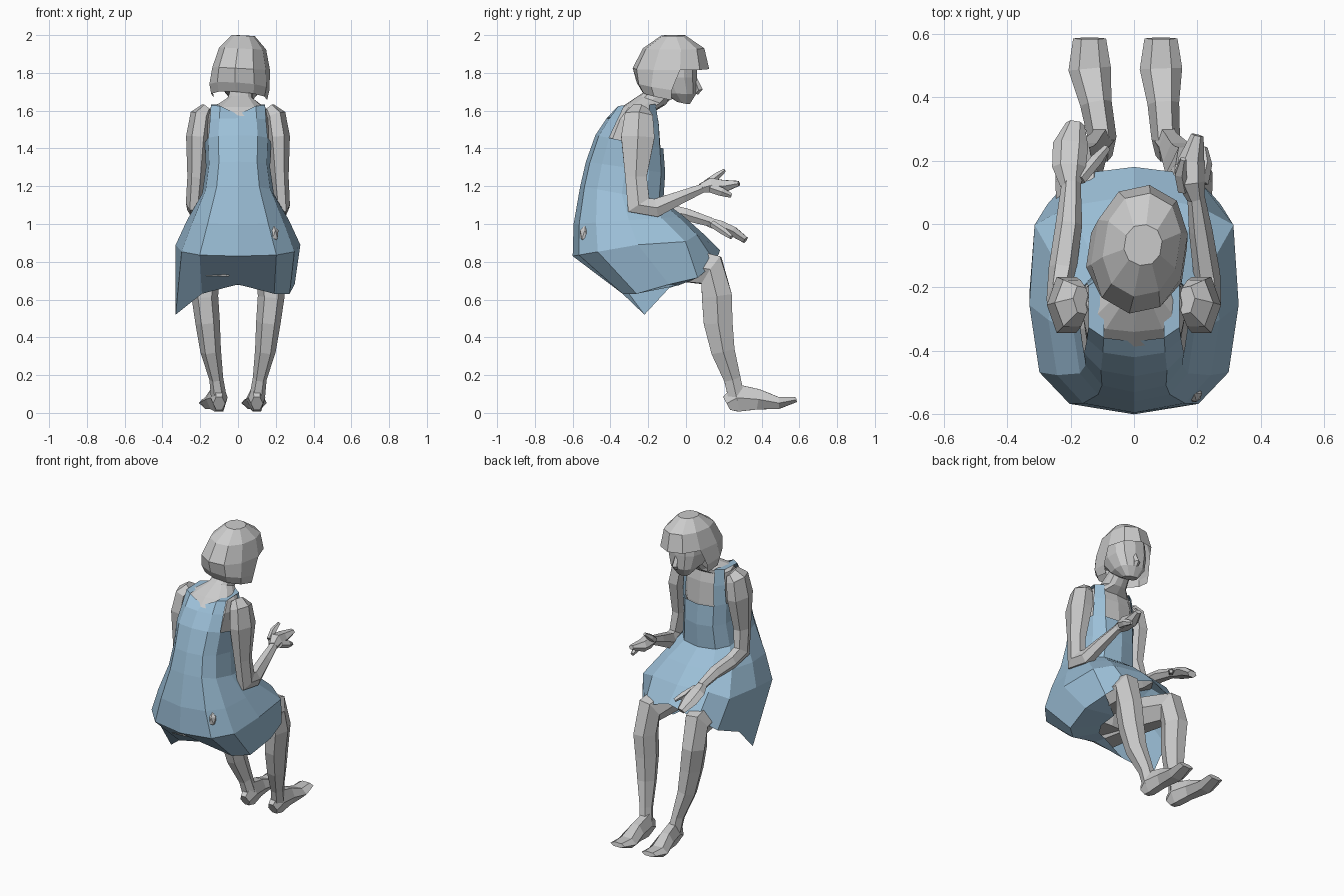
import bpy, bmesh, math
from mathutils import Vector, Matrix

blue = bpy.data.materials.new("dress_blue")
blue.diffuse_color = (0.33, 0.52, 0.68, 1)


def loft(name, rings, caps=True, skip=(), extra=(), mat=None):
    """Skin a list of equal-length point rings; skip holds (band, side) gaps."""
    bm = bmesh.new()
    vs = [[bm.verts.new(p) for p in r] for r in rings]
    n = len(rings[0])
    for k in range(len(vs) - 1):
        for i in range(n):
            if (k, i) not in skip:
                j = (i + 1) % n
                bm.faces.new((vs[k][i], vs[k][j], vs[k + 1][j], vs[k + 1][i]))
    if caps:
        bm.faces.new(vs[0][::-1])
        bm.faces.new(vs[-1])
    for f in extra:
        bm.faces.new([vs[k][i] for k, i in f])
    bmesh.ops.delete(bm, geom=[v for v in bm.verts if not v.link_faces], context='VERTS')
    bmesh.ops.remove_doubles(bm, verts=bm.verts[:], dist=1e-4)
    bmesh.ops.recalc_face_normals(bm, faces=bm.faces[:])
    me = bpy.data.meshes.new(name)
    bm.to_mesh(me)
    bm.free()
    ob = bpy.data.objects.new(name, me)
    bpy.context.collection.objects.link(ob)
    if mat:
        me.materials.append(mat)
    return ob


def ring(yf, zf, yb, zb, w, p=0.75, droop=0, x0=0, n=12):
    """Tilted rounded loop from a front point to a back point, half width w."""
    def sp(a):
        return math.copysign(abs(a) ** p, a)
    pts = []
    for i in range(n):
        a = 2 * math.pi * i / n
        s, c = sp(round(math.sin(a), 6)), sp(round(math.cos(a), 6))
        t = (1 - c) / 2
        pts.append(Vector((x0 + w * s, yf + (yb - yf) * t,
                           zf + (zb - zf) * t - droop * abs(s))))
    return pts


def tube(name, pts, n=6):
    """Limb along points (x, y, z, half width in x, half thickness)."""
    rings = []
    P = [Vector(p[:3]) for p in pts]
    for k, p in enumerate(pts):
        t = (P[min(k + 1, len(P) - 1)] - P[max(k - 1, 0)]).normalized()
        u = t.cross(Vector((1, 0, 0))).normalized()
        v = u.cross(t)
        rings.append([P[k] + v * p[3] * math.cos(a) + u * p[4] * math.sin(a)
                      for a in (2 * math.pi * i / n for i in range(n))])
    return loft(name, rings)


# dress: hem, skirt, waist, bodice and shoulder straps
dress = [ring(.18, .86, -.36, .68, .30, .65, droop=.09),
         ring(.09, .95, -.60, .83, .33, .7),
         ring(-.01, 1.04, -.595, 1.0, .27),
         ring(-.12, 1.12, -.56, 1.2, .19),
         ring(-.11, 1.27, -.53, 1.33, .17),
         ring(-.12, 1.40, -.48, 1.47, .175),
         ring(-.13, 1.53, -.42, 1.56, .165),
         ring(-.15, 1.635, -.37, 1.625, .16)]
for i, sx in ((2, 1), (10, -1)):
    dress[0][i] += Vector((0, -.02, -.03))
    dress[1][i] += Vector((sx * .015, .04, -.02))
dress[0][8] = Vector((-.33, -.22, .52))
dress[0][9] += Vector((-.02, 0, -.02))
dress[7][6].z = 1.58
# hem tucked in under the seat on the right
tuck = [v.copy() for v in dress[0]]
for i, p in ((3, (.12, -.04, .675)), (4, (.11, -.17, .67)),
             (5, (.06, -.25, .67)), (6, (-.02, -.29, .68))):
    tuck[i] = Vector(p)
gaps = {(k, i) for k in (6, 7) for i in (0, 11, 2, 3, 8, 9)}
gaps |= {(0, i) for i in (0, 1, 7, 8, 9, 10, 11)}
straps = [[(8, i) for i in s] for s in ((1, 2, 4, 5), (11, 10, 8, 7))]
loft("dress", [tuck] + dress, False, gaps, straps, blue)

# torso and neck, close under the dress
loft("torso", [ring(-.2, .72, -.42, .75, .2),
               ring(-.17, .88, -.54, .86, .24),
               ring(-.15, 1.0, -.55, 1.0, .215),
               ring(-.14, 1.2, -.515, 1.22, .155),
               ring(-.135, 1.40, -.455, 1.46, .16),
               ring(-.145, 1.54, -.40, 1.56, .165),
               ring(-.16, 1.60, -.34, 1.62, .15),
               ring(-.11, 1.63, -.25, 1.68, .07, x0=.01),
               ring(-.03, 1.72, -.15, 1.75, .055, x0=.02)])

# head and nose
head = [loft("head", [ring(.02, 1.635, -.05, 1.65, .045, x0=.02),
                      ring(.055, 1.69, -.13, 1.70, .09, x0=.02),
                      ring(.06, 1.78, -.2, 1.78, .115, x0=.02),
                      ring(.06, 1.87, -.22, 1.87, .115, x0=.02),
                      ring(.0, 1.95, -.15, 1.95, .07, x0=.02)]),
        tube("nose", [(.02, .045, 1.78, .01, .01), (.02, .07, 1.71, .02, .02),
                      (.02, .055, 1.69, .015, .01)], 4)]

# bobbed hair, open around the face below the fringe
hair = [ring(.03, 1.645, -.235, 1.70, .15, .9, x0=.02, n=10),
        ring(.05, 1.70, -.265, 1.75, .16, .9, x0=.02, n=10),
        ring(.125, 1.82, -.285, 1.825, .15, .9, x0=.02, n=10),
        ring(.10, 1.93, -.23, 1.93, .122, .9, x0=.02, n=10),
        ring(.0, 1.998, -.13, 1.998, .06, .9, x0=.02, n=10)]
head.append(loft("hair", hair, False, {(k, i) for k in (0, 1) for i in (0, 1, 8, 9)},
                 [[(4, i) for i in range(10)]]))

# turn and tilt the head slightly
pivot = Matrix.Translation((.02, -.07, 1.85))
turn = Matrix.Rotation(math.radians(-9), 4, 'Z') @ Matrix.Rotation(math.radians(3), 4, 'Y')
for ob in head:
    ob.data.transform(pivot @ turn @ pivot.inverted())

# legs and feet
for side, s, toe in (("right", 1, .085), ("left", -1, .14)):
    tube(side + "_leg", [(s * .11, -.42, .84, .12, .135), (s * .14, -.1, .80, .1, .11),
                         (s * .17, .135, .755, .078, .1), (s * .176, .163, .62, .071, .092),
                         (s * .161, .17, .48, .065, .088), (s * .145, .195, .33, .055, .072),
                         (s * .115, .245, .18, .037, .051), (s * .1, .27, .07, .042, .05)])
    tube(side + "_foot", [(s * .1, .215, .05, .032, .045), (s * .1, .27, .08, .045, .085),
                          (s * (.05 + toe / 2), .38, .072, .05, .062),
                          (s * toe, .49, .052, .067, .036),
                          (s * toe, .585, .07, .052, .015)])

# arms, rounded over the shoulders
upper = [(.165, -.24, 1.61, .035, .05), (.195, -.25, 1.575, .058, .085),
         (.213, -.255, 1.46, .062, .102), (.222, -.265, 1.25, .046, .066)]
tube("right_arm", upper + [(.235, -.25, 1.1, .04, .076), (.23, -.16, 1.085, .042, .056),
                           (.21, -.02, 1.145, .037, .038), (.195, .09, 1.19, .027, .027)])
tube("left_arm", [(-p[0],) + p[1:] for p in upper]
     + [(-.235, -.24, 1.11, .041, .073), (-.225, -.14, 1.075, .044, .047),
        (-.205, 0, 1.05, .042, .038), (-.198, .13, 1.01, .03, .028)])

# hands: palm, fingers and thumb
tube("right_hand", [(.195, .08, 1.19, .028, .028), (.18, .13, 1.205, .045, .045),
                    (.18, .2, 1.2, .042, .038), (.2, .28, 1.215, .02, .015)])
tube("right_thumb", [(.155, .11, 1.21, .02, .025), (.145, .16, 1.25, .02, .02),
                     (.155, .205, 1.285, .01, .01)], 5)
tube("right_fingers", [(.21, .13, 1.19, .025, .025), (.225, .19, 1.17, .022, .024),
                       (.22, .24, 1.15, .012, .012)], 5)
tube("left_hand", [(-.2, .12, 1.01, .032, .028), (-.205, .18, .99, .053, .033),
                   (-.2, .25, .96, .056, .03), (-.185, .315, .915, .03, .02)])
tube("left_thumb", [(-.17, .14, 1.0, .02, .02), (-.12, .2, .96, .02, .02),
                    (-.085, .24, .93, .012, .012)], 5)

# hip showing through the back of the skirt
bpy.ops.mesh.primitive_ico_sphere_add(subdivisions=1, radius=.03, location=(.19, -.535, .945))
hip = bpy.context.object
hip.name = "hip_bump"
hip.scale = (.9, 1, 1.6)
